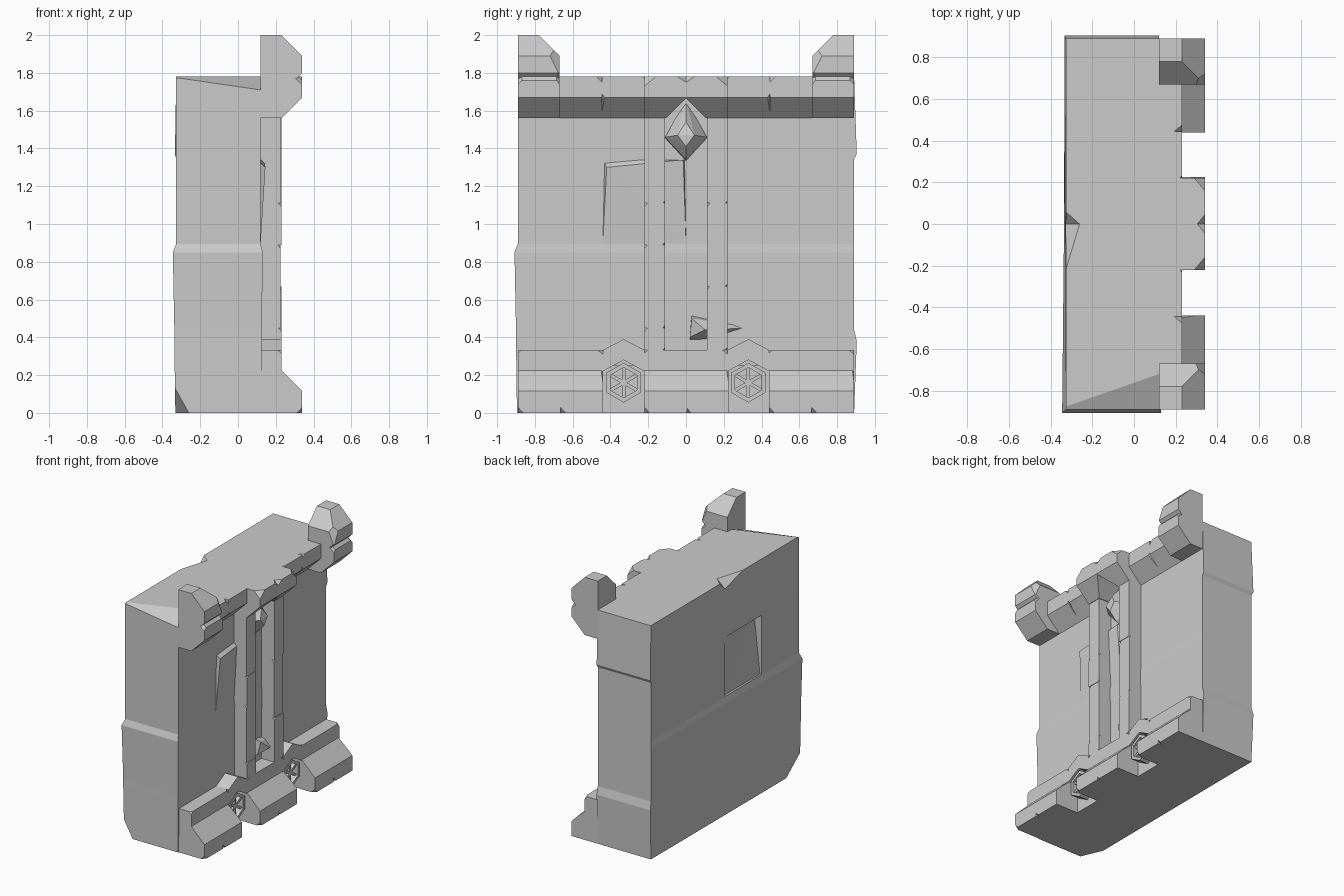
import bpy, bmesh, math
from mathutils import Vector

if "Cube" in bpy.data.objects:
    bpy.data.objects.remove(bpy.data.objects["Cube"])

stone = bpy.data.materials.new("grey_stone")
stone.use_nodes = True
GREY = (0.6, 0.6, 0.6, 1)
stone.diffuse_color = GREY
stone.node_tree.nodes["Principled BSDF"].inputs["Base Color"].default_value = GREY


def finish(name, bm):
    bmesh.ops.recalc_face_normals(bm, faces=bm.faces)
    mesh = bpy.data.meshes.new(name)
    bm.to_mesh(mesh)
    bm.free()
    mesh.materials.append(stone)
    ob = bpy.data.objects.new(name, mesh)
    bpy.context.collection.objects.link(ob)
    return ob


def cut(bm, point, normal):
    """Slice a chip off along a plane."""
    geom = bm.verts[:] + bm.edges[:] + bm.faces[:]
    res = bmesh.ops.bisect_plane(bm, geom=geom, plane_co=point, plane_no=normal, clear_outer=True)
    edges = [e for e in res["geom_cut"] if isinstance(e, bmesh.types.BMEdge)]
    bmesh.ops.holes_fill(bm, edges=edges)


def hull(name, points, chips=()):
    bm = bmesh.new()
    for p in points:
        bm.verts.new(p)
    res = bmesh.ops.convex_hull(bm, input=bm.verts[:])
    bmesh.ops.delete(bm, geom=list(set(res["geom_interior"])), context="VERTS")
    bmesh.ops.dissolve_limit(bm, angle_limit=0.01, verts=bm.verts[:], edges=bm.edges[:])
    for point, normal in chips:
        cut(bm, point, normal)
    return finish(name, bm)


def prism(name, profile, y0, y1, chips=()):
    """Profile in x and z, run along y."""
    return hull(name, [(x, y, z) for y in (y0, y1) for x, z in profile], chips)


def slab(name, outline, x0, x1):
    """Outline in y and z, run along x."""
    return hull(name, [(x, y, z) for x in (x0, x1) for y, z in outline])


def box(name, x, y, z, chips=()):
    return hull(name, [(a, b, c) for a in x for b in y for c in z], chips)


# Main wall: stacked sections, (z, swell of -y end, swell of +y end)
FACE = 0.12
sections = [(0, 0.005, 0), (0.38, 0.01, 0.014), (0.44, 0.01, 0), (0.85, 0.018, 0),
            (0.895, 0, 0), (1.345, 0, 0), (1.37, 0, 0.014), (1.78, 0, 0)]
bm = bmesh.new()
rings = []
for z, a, b in sections:
    rings.append([bm.verts.new(c) for c in (
        (-0.327 - a, -0.89 - a, z), (FACE + a * 0.6, -0.89 - a, z),
        (FACE, 0.89 + b, z), (-0.327 - b / 2, 0.89 + b, z))])
for low, high in zip(rings, rings[1:]):
    for i in range(4):
        j = (i + 1) % 4
        bm.faces.new((low[i], low[j], high[j], high[i]))
bm.faces.new(rings[0])
bm.faces.new(rings[-1])
# broken corners of the wall
cut(bm, (-0.33, -0.89, 0.12), (-0.8, -0.35, -0.45))
a, b, c = Vector((-0.33, -0.89, 1.775)), Vector((FACE, -0.89, 1.71)), Vector((FACE, -0.72, 1.78))
normal = (b - a).cross(c - a)
cut(bm, a, normal if normal.z > 0 else -normal)
wall = finish("wall", bm)

# Hollow in the back and notch in the rear roof edge
hollow = hull("hollow_cutter", [
    (-0.5, 0, 0.9), (-0.5, 0, 1.35), (-0.5, -0.44, 0.9), (-0.5, -0.44, 1.35),
    (-0.31, 0, 0.9), (-0.325, 0, 1.35), (-0.315, -0.44, 0.9), (-0.265, -0.44, 1.35)])
notch = hull("notch_cutter", [
    (-0.34, 0.08, 1.79), (-0.34, -0.3, 1.79), (-0.25, 0, 1.79), (-0.34, 0, 1.71)])
bpy.context.view_layer.objects.active = wall
for cutter in (hollow, notch):
    mod = wall.modifiers.new("cut", "BOOLEAN")
    mod.operation = "DIFFERENCE"
    mod.solver = "EXACT"
    mod.object = cutter
    bpy.ops.object.modifier_apply(modifier=mod.name)
    bpy.data.objects.remove(cutter)

# Tilted plate standing out of the front face
hull("tilted_plate", [(0.1, y, z) for y in (-0.44, 0) for z in (0.9, 1.34)] +
     [(FACE, -0.44, 0.9), (FACE, 0, 0.9), (0.145, -0.42, 1.3), (0.14, -0.015, 1.34)])

# Plinth stones with a sloped top, in pairs of courses
PLINTH = [(0.1, 0), (0.34, 0), (0.34, 0.115), (0.23, 0.225), (0.1, 0.225)]
for i, y in enumerate((-0.89, -0.665, -0.22, 0, 0.44, 0.665)):
    chips = [((0.34, y, 0.03), (0.6, -0.6, -0.55))]
    if i % 2:
        chips.append(((0.24, y + 0.225, 0.205), (0.45, 0.7, 0.55)))
    prism("plinth_stone", PLINTH, y, y + 0.225, chips)

# Ledge stones above the plinth
for i, (y0, y1) in enumerate(((-0.89, -0.56), (-0.56, -0.44), (-0.22, 0.04),
                              (0.04, 0.22), (0.44, 0.67), (0.67, 0.89))):
    box("ledge_stone", (0.1, 0.23), (y0, y1), (0.2, 0.333),
        [((0.23, y1, 0.31), (0.6, 0.5, 0.6))] if i % 2 else [((0.23, y0, 0.315), (0.5, -0.6, 0.6))])

# Rosettes under pointed hoods, in the plinth gaps
for cy in (-0.33, 0.33):
    slab("rosette_back", [(cy - 0.11, 0), (cy + 0.11, 0), (cy + 0.11, 0.25), (cy - 0.11, 0.25)], 0.1, 0.15)
    for s in (-1, 1):
        slab("hood_stone", [(cy, 0.28), (cy + s * 0.11, 0.22), (cy + s * 0.11, 0.333),
                            (cy + s * 0.08, 0.345), (cy, 0.39)], 0.1, 0.23)
    hexagon = [(math.sin(k * math.pi / 3), math.cos(k * math.pi / 3)) for k in range(6)]
    for k in range(6):
        u, v = hexagon[k], hexagon[(k + 1) % 6]
        rim = [(cy + r * p[0], 0.16 + r * p[1]) for r in (0.105, 0.08) for p in (u, v)]
        slab("rosette_rim", rim, 0.12, 0.225)
        side = (-u[1] * 0.009, u[0] * 0.009)
        spoke = [(cy + r * u[0] + s * side[0], 0.16 + r * u[1] + s * side[1])
                 for r in (0, 0.09) for s in (-1, 1)]
        slab("rosette_spoke", spoke, 0.12, 0.21)

# Two pilasters of stacked stones
for cy, joints in ((-0.165, (0.333, 0.45, 0.89, 1.11, 1.6)), (0.165, (0.333, 0.67, 1.11, 1.6))):
    for i, (z0, z1) in enumerate(zip(joints, joints[1:])):
        front = 0.23 - 0.004 * (i % 2)
        box("pilaster_stone", (0.1, front), (cy - 0.055, cy + 0.055), (z0, z1),
            [((front, cy - 0.055, z1 - 0.02), (0.6, -0.6, 0.5)),
             ((front, cy + 0.055, z0 + 0.015), (0.6, 0.6, -0.5))])

# Faceted boss between the pilasters
hull("boss", [(0.1, 0, 1.33), (0.1, 0.11, 1.45), (0.1, -0.11, 1.45), (0.1, 0, 1.66),
              (0.14, 0.11, 1.46), (0.14, -0.11, 1.46), (0.16, 0, 1.345), (0.14, 0, 1.56),
              (0.22, 0.045, 1.47), (0.22, -0.045, 1.47), (0.22, 0, 1.41), (0.2, 0, 1.54)])

# Broken stone at the foot of the pilasters
hull("fallen_chip", [(0.1, 0.02, 0.38), (0.1, 0.03, 0.52), (0.17, 0.03, 0.5), (0.1, 0.35, 0.45),
                     (0.2, 0.1, 0.44), (0.1, 0.12, 0.38), (0.15, 0.02, 0.4)])

# Cornice stones with an undercut slope
CORNICE = [(0.1, 1.78), (0.23, 1.78), (0.23, 1.67), (0.12, 1.56), (0.1, 1.56)]
for s in (-1, 1):
    for i, (y0, y1) in enumerate(((0.2, 0.445), (0.445, 0.7))):
        lo, hi = sorted((s * y0, s * y1))
        prism("cornice_stone", CORNICE, lo, hi,
              [((0.23, s * y0, 1.75), (0.5, -s * 0.6, 0.6)),
               ((0.23, s * y1, 1.69), (0.5, s * 0.6, -0.4))])
    # centre pair, cut to a pointed arch underneath
    lo, hi = sorted((0, s * 0.22))
    prism("arch_stone", [(0.1, 1.78), (0.34, 1.78), (0.34, 1.67), (0.23, 1.56), (0.1, 1.56)], lo, hi,
          [((0.2, 0, 1.665), (0, -s, -1)),
           ((0.34, s * 0.22, 1.73), (0.6, s * 0.5, 0.6)),
           ((0.34, 0, 1.75), (0.5, -s * 0.4, 0.6))])

# Corner finials: a lower and an upper chunk
for s in (-1, 1):
    inner = s * 0.67
    prism("finial_base", [(0.12, 1.56), (0.23, 1.56), (0.34, 1.67), (0.34, 1.76), (0.31, 1.79), (0.12, 1.79)],
          *sorted((inner, s * 0.89)),
          chips=[((0.34, inner, 1.74), (0.5, -s * 0.7, 0.5)),
                 ((0.34, inner, 1.65), (0.6, -s * 0.6, -0.5)),
                 ((0.34, s * 0.89, 1.74), (0.5, s * 0.6, 0.6))])
    prism("finial_top", [(0.12, 1.77), (0.31, 1.77), (0.34, 1.8), (0.34, 1.89), (0.23, 2), (0.12, 2)],
          *sorted((inner, s * 0.89)),
          chips=[((0.2, s * 0.78, 2), (0, -s * 0.7, 0.7)),
                 ((0.34, inner + s * 0.04, 1.87), (0.7, -s * 0.6, 0.3)),
                 ((0.34, inner, 1.81), (0.5, -s * 0.7, -0.5))])
